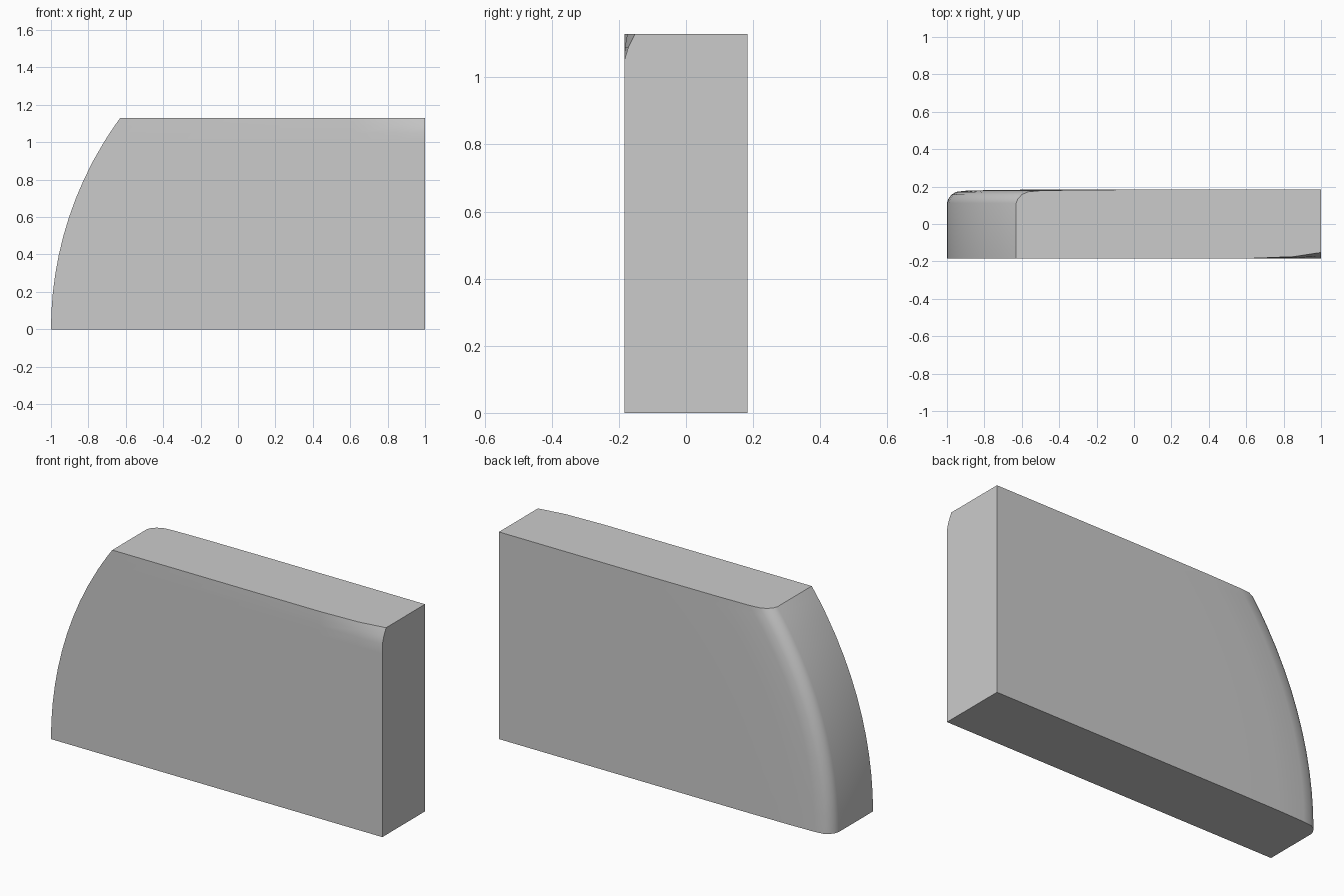
import bpy, bmesh
from math import sqrt, radians

if "Cube" in bpy.data.objects:
    bpy.data.objects.remove(bpy.data.objects["Cube"])

CX, R, HALF = 0.91, 1.91, 0.184   # arc centre, arc radius, half thickness

# rounded rear rim: (inset from the arc, y)
rim = [(0, 0.112), (0.007, 0.134), (0.024, 0.157), (0.05, 0.172),
       (0.1, 0.178), (0.25, 0.182), (0.5, HALF)]
# worn front corner: how deep the front is cut back at these x, per height
chip_x = [0.62, 0.85, 1.0]
chip = {1.09: (0, 0.002, 0.012), 1.13: (0, 0.009, 0.032)}
heights = [0, 0.1, 0.2, 0.3, 0.4, 0.5, 0.6, 0.7, 0.8, 0.9, 1.0, 1.05, 1.09, 1.13]


def section(z):
    """Horizontal outline of the slab, counter-clockwise from above."""
    front = [(x, -HALF + cut) for x, cut in zip(chip_x, chip.get(z, (0, 0, 0)))]
    edge = [(CX - sqrt((R - d) ** 2 - z * z), y) for d, y in rim]
    return [(edge[0][0], -HALF)] + front + [(1.0, HALF)] + edge[::-1]


# slab: stacked sections bridged together and capped
bm = bmesh.new()
rings = [[bm.verts.new((x, y, z)) for x, y in section(z)] for z in heights]
n = len(rings[0])
for low, high in zip(rings, rings[1:]):
    for i in range(n):
        j = (i + 1) % n
        bm.faces.new((low[i], low[j], high[j], high[i]))
bm.faces.new(rings[0][::-1])
bm.faces.new(rings[-1])
bmesh.ops.recalc_face_normals(bm, faces=bm.faces)

mesh = bpy.data.meshes.new("curved_slab")
bm.to_mesh(mesh)
bm.free()
slab = bpy.data.objects.new("curved_slab", mesh)
bpy.context.collection.objects.link(slab)
bpy.context.view_layer.objects.active = slab
slab.select_set(True)
bpy.ops.object.shade_smooth_by_angle(angle=radians(30))
